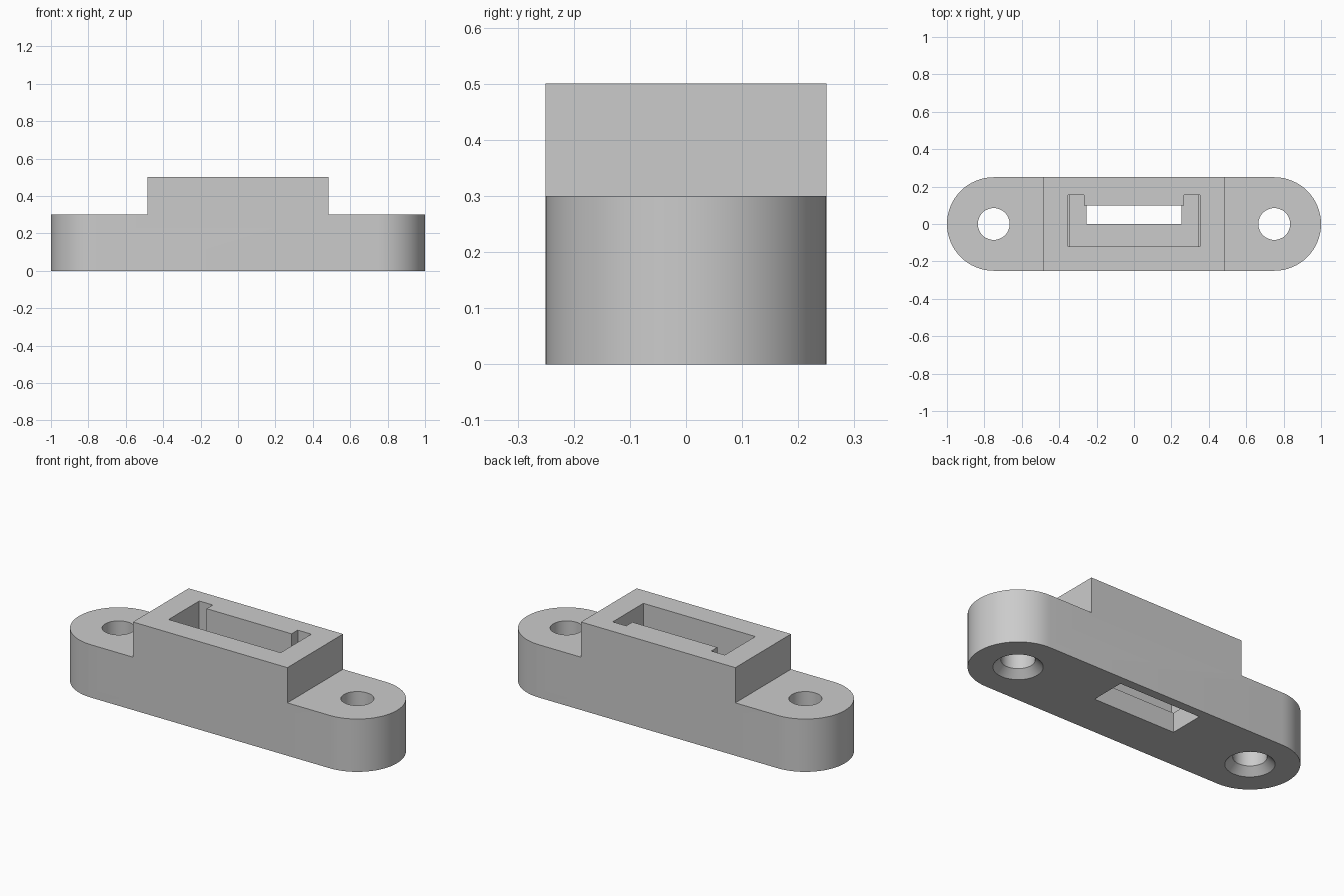
import bpy, bmesh, math

if "Cube" in bpy.data.objects:
    bpy.data.objects.remove(bpy.data.objects["Cube"], do_unlink=True)

grey = bpy.data.materials.new("plain grey")
grey.use_nodes = True
grey.diffuse_color = (0.6, 0.6, 0.6, 1)
grey.node_tree.nodes["Principled BSDF"].inputs["Base Color"].default_value = (0.6, 0.6, 0.6, 1)


def add_object(name, bm):
    bmesh.ops.recalc_face_normals(bm, faces=bm.faces)
    mesh = bpy.data.meshes.new(name)
    bm.to_mesh(mesh)
    bm.free()
    mesh.materials.append(grey)
    obj = bpy.data.objects.new(name, mesh)
    bpy.context.collection.objects.link(obj)
    return obj


def prism(name, outline, z0, z1):
    """Extrude an xy outline from z0 to z1."""
    bm = bmesh.new()
    face = bm.faces.new([bm.verts.new((x, y, z0)) for x, y in outline])
    top = bmesh.ops.extrude_face_region(bm, geom=[face])["geom"]
    verts = [v for v in top if isinstance(v, bmesh.types.BMVert)]
    bmesh.ops.translate(bm, verts=verts, vec=(0, 0, z1 - z0))
    return add_object(name, bm)


def box(name, x0, x1, y0, y1, z0, z1):
    return prism(name, [(x0, y0), (x1, y0), (x1, y1), (x0, y1)], z0, z1)


def screw_hole(name, cx, segments=48):
    """Revolved screw hole with a conical countersink at the bottom."""
    bm = bmesh.new()
    profile = [(0.165, -0.04), (0.085, 0.04), (0.085, 0.6)]
    rings = []
    for r, z in profile:
        angles = [2 * math.pi * i / segments for i in range(segments)]
        rings.append([bm.verts.new((cx + r * math.cos(a), r * math.sin(a), z)) for a in angles])
    for low, high in zip(rings, rings[1:]):
        for i in range(segments):
            j = (i + 1) % segments
            bm.faces.new((low[i], low[j], high[j], high[i]))
    bm.faces.new(rings[0])
    bm.faces.new(rings[-1])
    return add_object(name, bm)


def pocket_outline(half):
    """Rectangle with two notches in its back corners."""
    right = [(half, -0.12), (half, 0.155), (0.267, 0.155), (0.267, 0.1)]
    return right + [(-x, y) for x, y in reversed(right)]


# Body: rounded bar
steps = 32
outline = []
for side, start in ((1, -math.pi / 2), (-1, math.pi / 2)):
    for i in range(steps + 1):
        a = start + math.pi * i / steps
        outline.append((side * 0.75 + 0.25 * math.cos(a), 0.25 * math.sin(a)))
body = prism("mounting_body", outline, 0, 0.5)

# Cutters: lowered ears, screw holes, stepped pocket, bottom slot
cutters = [
    box("left_ear_cut", 0.485, 1.2, -0.4, 0.4, 0.3, 0.7),
    box("right_ear_cut", -1.2, -0.485, -0.4, 0.4, 0.3, 0.7),
    screw_hole("left_screw_hole", 0.75),
    screw_hole("right_screw_hole", -0.75),
    prism("lower_pocket", pocket_outline(0.343), 0.11, 0.6),
    prism("upper_pocket", pocket_outline(0.352), 0.25, 0.65),
    box("bottom_slot", -0.255, 0.255, 0, 0.2, -0.1, 0.13),
]

bpy.context.view_layer.objects.active = body
body.select_set(True)
for cutter in cutters:
    cutter.hide_render = True
    mod = body.modifiers.new(cutter.name, "BOOLEAN")
    mod.operation = "DIFFERENCE"
    mod.solver = "EXACT"
    mod.object = cutter
    bpy.ops.object.modifier_apply(modifier=mod.name)
    bpy.data.objects.remove(cutter, do_unlink=True)

bpy.ops.object.shade_smooth_by_angle(angle=math.radians(30))
